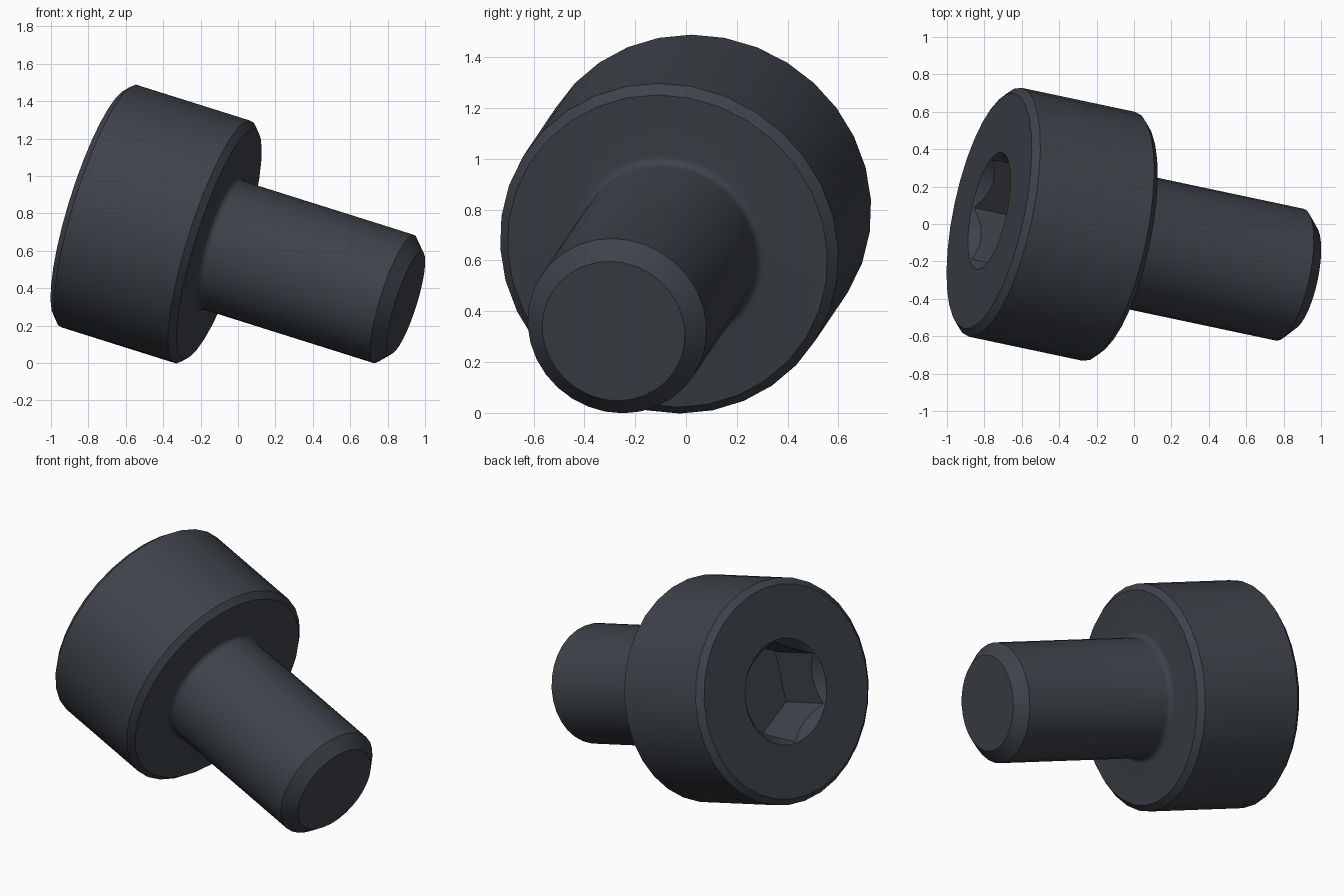
import bpy, bmesh, math
from mathutils import Matrix, Vector

if "Cube" in bpy.data.objects:
    bpy.data.objects.remove(bpy.data.objects["Cube"], do_unlink=True)

SIDES = 32
LENGTH = 1.07                  # shaft, tip to underside of head
HEAD_END = 1.79                # tip to top of head
SHAFT_R, HEAD_R = 0.36, 0.68
SOCKET_R, SOCKET_DEPTH = 0.312, 0.35

steel = bpy.data.materials.new("dark_steel")
steel.use_nodes = True
colour = (0.048, 0.056, 0.068, 1)
steel.diffuse_color = colour
steel.node_tree.nodes["Principled BSDF"].inputs["Base Color"].default_value = colour


def lathe(name, profile, sides):
    """Closed solid of revolution about local z from (radius, height) points."""
    bm = bmesh.new()
    rings = []
    for r, z in profile:
        angles = [math.tau * i / sides for i in range(sides)]
        rings.append([bm.verts.new((r * math.cos(a), r * math.sin(a), z)) for a in angles])
    for low, high in zip(rings, rings[1:]):
        for i in range(sides):
            j = (i + 1) % sides
            bm.faces.new((low[i], low[j], high[j], high[i]))
    bm.faces.new(rings[0][::-1])
    bm.faces.new(rings[-1])
    bmesh.ops.recalc_face_normals(bm, faces=bm.faces)
    mesh = bpy.data.meshes.new(name)
    bm.to_mesh(mesh)
    bm.free()
    mesh.materials.append(steel)
    obj = bpy.data.objects.new(name, mesh)
    bpy.context.collection.objects.link(obj)
    return obj


# Screw body: chamfered tip, shaft, small fillet, chamfered head
FILLET = 0.035
fillet = [(SHAFT_R + FILLET * (1 - math.cos(t)), LENGTH - FILLET * (1 - math.sin(t)))
          for t in (math.pi / 2 * i / 4 for i in range(5))]
profile = [(SHAFT_R - 0.073, 0), (SHAFT_R, 0.07)] + fillet + [
    (HEAD_R - 0.037, LENGTH), (HEAD_R, LENGTH + 0.035),
    (HEAD_R, HEAD_END - 0.035), (HEAD_R - 0.037, HEAD_END)]
screw = lathe("socket_head_screw", profile, SIDES)

# Hexagonal socket with a conical lead-in
hexagon = lathe("socket_cutter", [(SOCKET_R, HEAD_END - SOCKET_DEPTH),
                                  (SOCKET_R, HEAD_END + 0.1)], 6)
cone = lathe("lead_in_cutter", [(0.2, HEAD_END - 0.14), (0.32, HEAD_END),
                                (0.346, HEAD_END + 0.03)], SIDES)
for cutter in (hexagon, cone):
    cutter.hide_render = True
    cut = screw.modifiers.new(cutter.name, "BOOLEAN")
    cut.operation = "DIFFERENCE"
    cut.solver = "EXACT"
    cut.object = cutter
bpy.context.view_layer.update()
baked = bpy.data.meshes.new_from_object(
    screw.evaluated_get(bpy.context.evaluated_depsgraph_get()))
screw.modifiers.clear()
screw.data = baked
for cutter in (hexagon, cone):
    bpy.data.objects.remove(cutter, do_unlink=True)

# Lay the screw at its tilt, with one hexagon corner uppermost
up_axis = Vector((-1, 0.212, 0.315)).normalized()
top = (Vector((0, 0, 1)) - up_axis * up_axis.z).normalized()
side = up_axis.cross(top)
turn = Matrix((top, side, up_axis)).transposed().to_4x4()
screw.matrix_world = Matrix.Translation((0.899, -0.285, 0.322)) @ turn

bpy.ops.object.select_all(action="DESELECT")
screw.select_set(True)
bpy.context.view_layer.objects.active = screw
bpy.ops.object.shade_smooth_by_angle(angle=math.radians(30))
